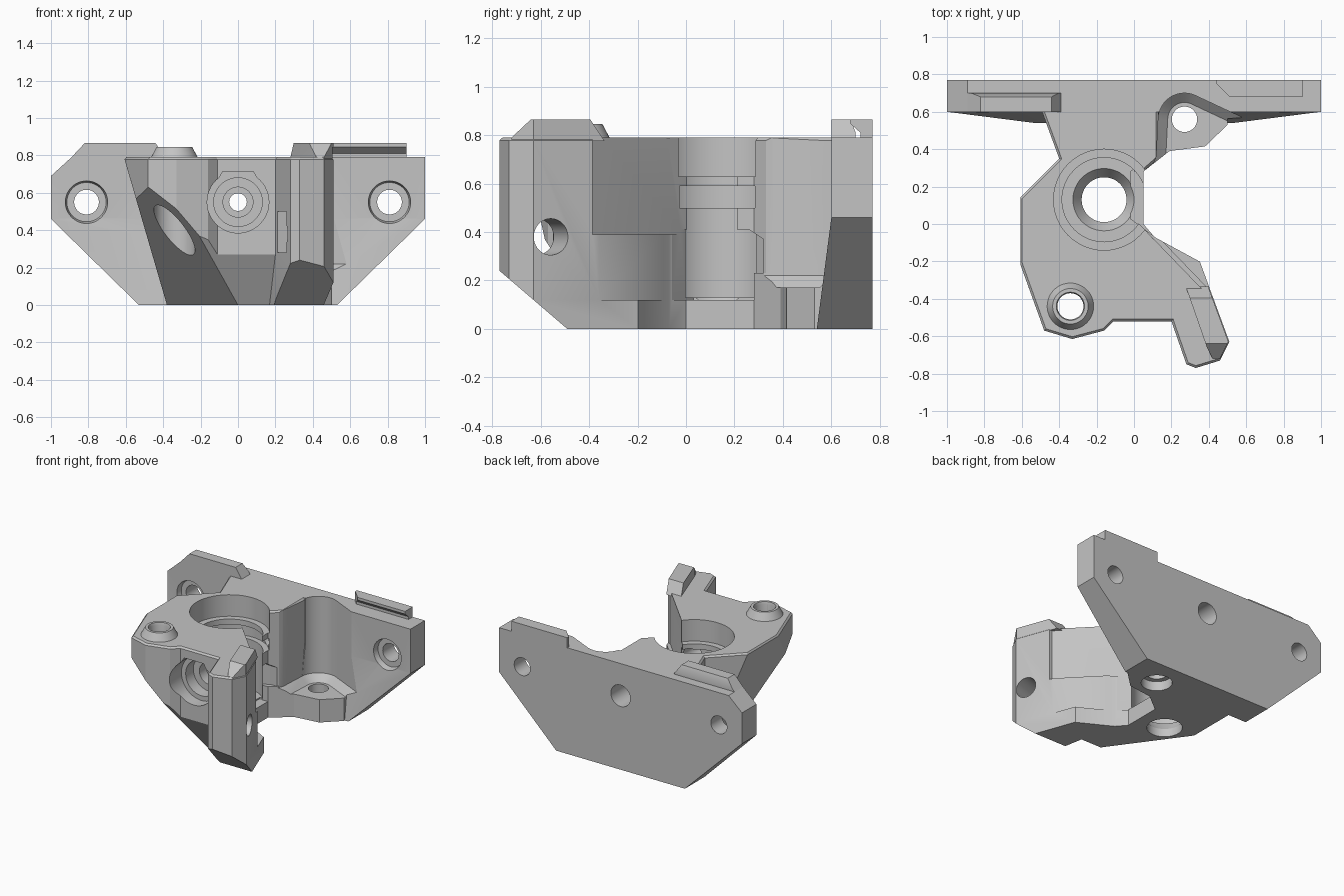
import bpy, bmesh, math
from mathutils import Vector, Matrix

cube = bpy.data.objects.get("Cube")
if cube:
    bpy.data.objects.remove(cube, do_unlink=True)

grey = bpy.data.materials.new("matte_grey")
grey.use_nodes = True
colour = (0.55, 0.55, 0.55, 1)
grey.diffuse_color = colour
grey.node_tree.nodes["Principled BSDF"].inputs["Base Color"].default_value = colour


def finish(name, bm):
    bmesh.ops.recalc_face_normals(bm, faces=bm.faces)
    mesh = bpy.data.meshes.new(name)
    bm.to_mesh(mesh)
    bm.free()
    mesh.materials.append(grey)
    ob = bpy.data.objects.new(name, mesh)
    bpy.context.collection.objects.link(ob)
    return ob


def prism(name, outline, lo, hi, axis="z", planes=(), bevel=0, bevel_z=None):
    """Extrude a 2D outline along an axis, trim by (point, outward normal) planes, bevel one rim."""
    place = {"z": lambda a, b, t: (a, b, t), "y": lambda a, b, t: (a, t, b),
             "x": lambda a, b, t: (t, a, b)}[axis]
    bm = bmesh.new()
    face = bm.faces.new([bm.verts.new(place(a, b, lo)) for a, b in outline])
    top = bmesh.ops.extrude_face_region(bm, geom=[face])["geom"]
    shift = Vector(place(0, 0, hi - lo))
    bmesh.ops.translate(bm, vec=shift, verts=[v for v in top if isinstance(v, bmesh.types.BMVert)])
    for point, normal in planes:
        geom = bm.verts[:] + bm.edges[:] + bm.faces[:]
        cut = bmesh.ops.bisect_plane(bm, geom=geom, plane_co=point, plane_no=normal, clear_outer=True)
        rim = [e for e in cut["geom_cut"] if isinstance(e, bmesh.types.BMEdge)]
        bmesh.ops.edgeloop_fill(bm, edges=rim)
    bmesh.ops.recalc_face_normals(bm, faces=bm.faces)
    if bevel:
        rim = [e for e in bm.edges if all(abs(v.co.z - bevel_z) < 1e-4 for v in e.verts)]
        bmesh.ops.bevel(bm, geom=rim, offset=bevel, segments=1, affect="EDGES")
    return finish(name, bm)


def cone(name, start, end, r1, r2, sides=48):
    start, end = Vector(start), Vector(end)
    way = end - start
    turn = way.to_track_quat("Z", "Y").to_matrix().to_4x4()
    bm = bmesh.new()
    bmesh.ops.create_cone(bm, cap_ends=True, segments=sides, radius1=r1, radius2=r2,
                          depth=way.length, matrix=Matrix.Translation((start + end) / 2) @ turn)
    return finish(name, bm)


def combine(target, tool, operation):
    mod = target.modifiers.new(operation.lower(), "BOOLEAN")
    mod.operation, mod.solver, mod.object = operation, "EXACT", tool
    bpy.context.view_layer.objects.active = target
    bpy.ops.object.modifier_apply(modifier=mod.name)
    bpy.data.objects.remove(tool, do_unlink=True)


TOP = 0.79
BORE = (-0.16, 0.13)
HOLE_Z = 0.55

# Central body with tapered flank, sloped corner underside and front chamfer
body = prism("bracket", [
    (-0.51, 0.65), (-0.40, 0.35), (-0.61, 0.14), (-0.61, -0.21), (-0.48, -0.57), (-0.33, -0.615),
    (-0.16, -0.57), (-0.11, -0.52), (0.23, -0.52), (0.35, -0.20), (0.11, -0.07), (0.05, 0),
    (0.05, 0.28), (0.13, 0.35), (0.13, 0.65)], 0, TOP, planes=[
        ((-0.38, 0, 0), (-0.79, 0, -0.23)),
        ((-0.34, -0.44, 0.40), (-0.99, -0.71, -1)),
        ((0, -0.52, 0.27), (0, -0.27, -0.17))], bevel=0.012, bevel_z=TOP)

# Front arm with a chamfered foot
combine(body, prism("arm", [
    (0.20, -0.52), (0.28, -0.75), (0.33, -0.77), (0.46, -0.73), (0.51, -0.63),
    (0.351, -0.198), (0.15, -0.25)], 0, TOP, planes=[
    ((0, -0.77, 0.24), (0, -0.24, -0.28))], bevel=0.012, bevel_z=TOP), "UNION")

# Gear recess on the side, with a shallow ledge in its lower half
for shift, lo, hi in ((0, 0.39, 1), (0.018, 0.12, 0.4)):
    combine(body, prism("recess", [
        (-0.02 + shift, 0.05 + shift), (0.40 + shift, -0.385 + shift),
        (0.6, -0.385 + shift), (0.6, 0.1), (0.05, 0.1)], lo, hi), "DIFFERENCE")
combine(body, prism("recess_end", [
    (-0.02, 0.03), (0.1, -0.06), (0.1, 0.32), (0.04, 0.32), (-0.02, 0.28)],
    0.12, 0.41, planes=[((0, 0.32, 0.37), (0, 0.04, 0.06))]), "DIFFERENCE")

# Raised arm lip with sloped ends
combine(body, prism("arm_lip", [
    (0.275, -0.33), (0.39, -0.66), (0.42, -0.72), (0.46, -0.72), (0.505, -0.63), (0.395, -0.33)],
    TOP - 0.015, 0.865, planes=[
        ((0, -0.345, TOP), (0, 0.075, 0.05)), ((0, -0.72, TOP), (0, -0.075, 0.08))]), "UNION")

# Mounting plate with a wedge that thickens its lower half
combine(body, prism("plate", [
    (-0.53, 0), (0.53, 0), (1, 0.46), (1, TOP), (-0.89, TOP), (-1, 0.69), (-1, 0.46)],
    0.6, 0.77, "y"), "UNION")
combine(body, prism("plate_wedge", [(-0.53, 0), (0.53, 0), (1, 0.46), (-1, 0.46)],
                    0.5, 0.65, "y", planes=[((0, 0.6, 0.46), (0, -0.46, 0.06))]), "UNION")

# Shelf and rounded pocket beside the plate
combine(body, prism("shelf", [
    (0, 0.28), (0.05, 0.28), (0.19, 0.39), (0.38, 0.415), (0.50, 0.53), (0.5, 0.65), (0, 0.65)],
    0, 0.23), "UNION")
arc = [(0.27 + 0.14 * math.cos(math.radians(a)), 0.56 + 0.14 * math.sin(math.radians(a)))
       for a in range(180, 50, -10)]
combine(body, prism("pocket", [(0.06, 0.22), (0.12, 0.36)] + arc + [(0.62, 0.55), (0.6, 0.1)],
                    0.17, 1, bevel=0.05, bevel_z=0.17), "DIFFERENCE")

# Rail hooks on top of the plate
combine(body, prism("left_rail", [
    (0.68, 0.865), (0.77, 0.865), (0.77, TOP - 0.02), (0.72, TOP - 0.02), (0.72, 0.81), (0.68, 0.845)],
    0.44, 0.90, "x", planes=[((0.42, 0.77, 0), (-0.1, -0.1, 0))]), "UNION")
combine(body, prism("right_rail", [
    (0.60, 0.865), (0.60, TOP - 0.02), (0.70, TOP - 0.02), (0.70, 0.81), (0.68, 0.865)],
    -0.90, -0.38, "x", planes=[((-0.89, 0, TOP), (-0.075, 0, 0.07)),
                               ((-0.39, 0, TOP), (0.075, 0, 0.05))]), "UNION")

# Corner boss around the filament passage
boss = (-0.34, -0.44)
combine(body, cone("boss", (*boss, TOP - 0.02), (*boss, 0.845), 0.135, 0.095), "UNION")

# Nut slot in the inner side of the arm
combine(body, prism("nut_slot", [(0.11, -0.58), (0.27, -0.53), (0.32, -0.67), (0.17, -0.72)],
                    0.28, 0.50), "DIFFERENCE")

# Drilled holes, counterbores and stepped bearing seat: start, end, radii
drills = [
    ((*boss, -0.1), (*boss, 1), 0.07, 0.07),
    ((*boss, 0), (*boss, 0.62), 0.11, 0.11),
    ((*boss, 0.81), (*boss, 0.86), 0.065, 0.08),
    ((*BORE, 0.63), (*BORE, 1), 0.27, 0.27),
    ((*BORE, 0.13), (*BORE, 0.7), 0.225, 0.225),
    ((*BORE, 0.50), (*BORE, 0.59), 0.265, 0.265),
    ((*BORE, 0.06), (*BORE, 0.135), 0.12, 0.17),
    ((*BORE, -0.1), (*BORE, 0.3), 0.12, 0.12),
    ((0.27, 0.56, -0.1), (0.27, 0.56, 0.5), 0.068, 0.068),
    ((0.27, 0.56, -0.1), (0.27, 0.56, 0.07), 0.105, 0.105),
    ((0, -0.7, HOLE_Z), (0, -0.43, HOLE_Z), 0.165, 0.165),
    ((0, -0.5, HOLE_Z), (0, -0.34, HOLE_Z), 0.13, 0.13),
    ((0, -0.4, HOLE_Z), (0, -0.26, HOLE_Z), 0.08, 0.08),
    ((0, -0.5, HOLE_Z), (0, 1, HOLE_Z), 0.047, 0.047),
    ((0, 0.5, HOLE_Z), (0, 1, HOLE_Z), 0.08, 0.08),
    ((0.2, -0.65, 0.38), (0.6, -0.52, 0.38), 0.075, 0.075),
]
for side in (-1, 1):
    x = 0.81 * side
    drills += [((x, 0.4, HOLE_Z), (x, 1, HOLE_Z), 0.066, 0.066),
               ((x, 0.5, HOLE_Z), (x, 0.64, HOLE_Z), 0.135, 0.105)]
for start, end, r1, r2 in drills:
    combine(body, cone("drill", start, end, r1, r2), "DIFFERENCE")

# Peaked roof of the front counterbore
combine(body, prism("counterbore_roof", [
    (-0.15, 0.60), (0.15, 0.60), (0.08, 0.715), (-0.08, 0.715)], -0.7, -0.43, "y"), "DIFFERENCE")

bpy.ops.object.select_all(action="DESELECT")
body.select_set(True)
bpy.context.view_layer.objects.active = body
bpy.ops.object.shade_smooth_by_angle(angle=math.radians(25))
